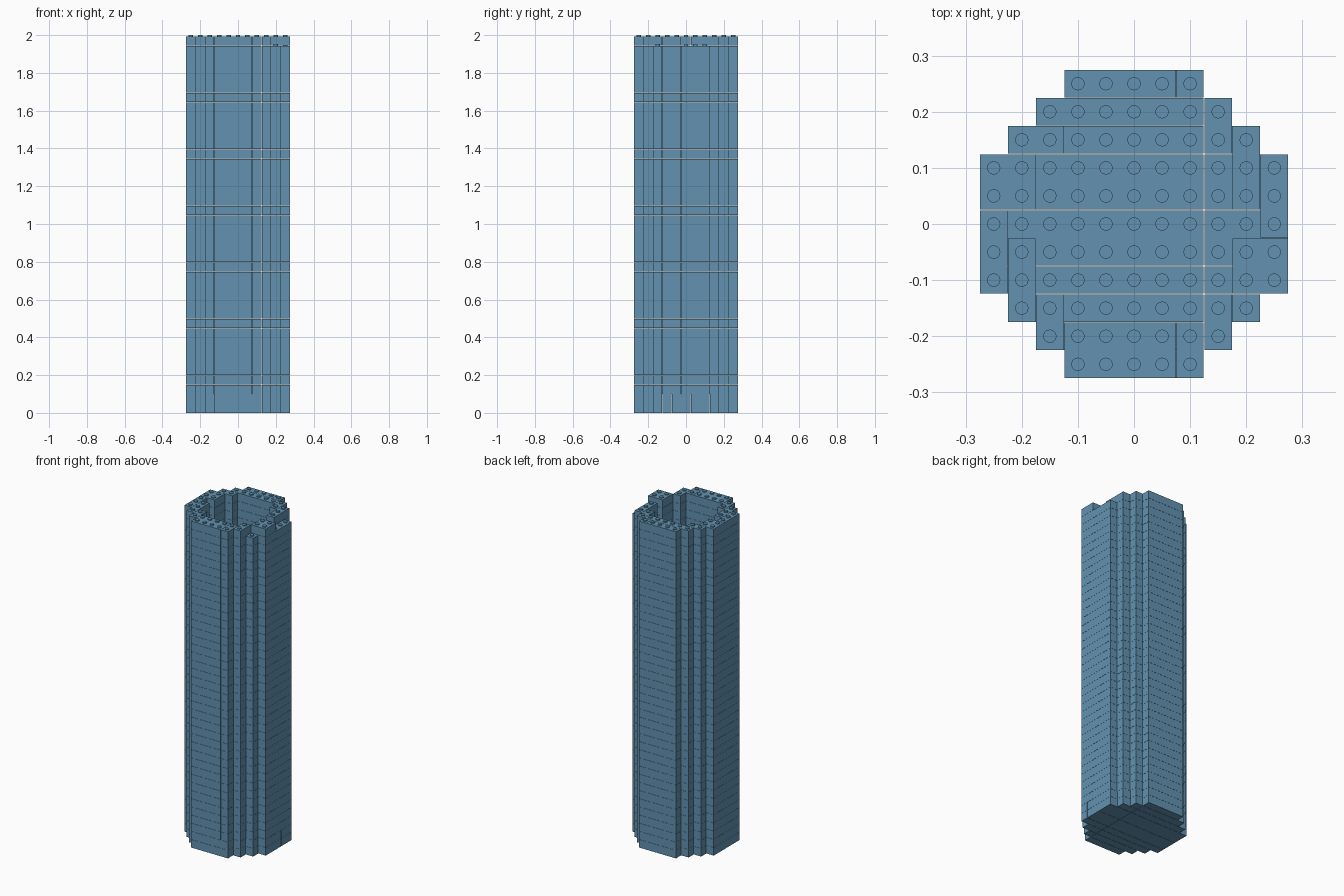
import bpy, bmesh
from mathutils import Matrix

cube = bpy.data.objects.get("Cube")
if cube:
    bpy.data.objects.remove(cube, do_unlink=True)

CELL = 0.05            # grid pitch
GAP = 0.0015           # seam between neighbouring bricks
STUD_H, STUD_R = 0.006, 0.0118
COURSES = 40
PITCH = (2 - STUD_H) / COURSES

blue = bpy.data.materials.new("dusty blue")
blue.use_nodes = True
COLOUR = (0.122, 0.287, 0.434, 1)
blue.diffuse_color = COLOUR
blue.node_tree.nodes["Principled BSDF"].inputs["Base Color"].default_value = COLOUR


def finish(name, bm):
    mesh = bpy.data.meshes.new(name)
    bm.to_mesh(mesh)
    bm.free()
    mesh.materials.append(blue)
    obj = bpy.data.objects.new(name, mesh)
    bpy.context.collection.objects.link(obj)
    return obj


def course(name, bricks, first, count=1):
    """Bricks are (x first, x last, y first, y last) in grid cells."""
    bm = bmesh.new()
    height = PITCH - GAP / 2
    for x0, x1, y0, y1 in bricks:
        size = ((x1 - x0 + 1) * CELL - GAP, (y1 - y0 + 1) * CELL - GAP, height, 1)
        centre = ((x0 + x1) / 2 * CELL, (y0 + y1) / 2 * CELL, first * PITCH + height / 2)
        bmesh.ops.create_cube(bm, size=1, matrix=Matrix.Translation(centre) @ Matrix.Diagonal(size))
    obj = finish(name, bm)
    if count > 1:
        stack = obj.modifiers.new("stack", "ARRAY")
        stack.count = count
        stack.use_relative_offset = False
        stack.use_constant_offset = True
        stack.constant_offset_displace = (0, 0, PITCH)


def cells(bricks):
    return {(x, y) for x0, x1, y0, y1 in bricks
            for x in range(x0, x1 + 1) for y in range(y0, y1 + 1)}


def studs(name, places, level):
    bm = bmesh.new()
    depth = STUD_H + GAP
    for x, y in sorted(places):
        centre = (x * CELL, y * CELL, level * PITCH + STUD_H - depth / 2)
        bmesh.ops.create_cone(bm, cap_ends=True, segments=20, radius1=STUD_R, radius2=STUD_R,
                              depth=depth, matrix=Matrix.Translation(centre))
    obj = finish(name, bm)
    bpy.ops.object.select_all(action="DESELECT")
    obj.select_set(True)
    bpy.context.view_layer.objects.active = obj
    bpy.ops.object.shade_smooth_by_angle()


# Floor: rows across the stepped round footprint, split near the right
floor_bricks = []
for y0, y1 in ((5, 5), (4, 4), (3, 3), (1, 2), (-1, 0), (-2, -2), (-3, -3), (-4, -4), (-5, -5)):
    half = min(5, 7 - max(abs(y0), abs(y1)))
    floor_bricks.append((-half, 2, y0, y1))
    if half > 2:
        floor_bricks.append((3, half, y0, y1))

# Wall ring, with two bricks left out of the top course
left_out = [(5, 5, 0, 2), (4, 4, -3, -3)]
top_bricks = [
    (-2, 1, 5, 5), (2, 2, 5, 5), (-3, 2, 4, 4), (3, 3, 3, 4),
    (-4, -3, 3, 3), (4, 4, 1, 3), (4, 5, -2, -1), (-5, -4, 1, 2),
    (-5, -5, -2, 0), (-4, -4, -3, -1), (-3, -3, -4, -3),
    (-2, 1, -5, -4), (2, 2, -5, -4), (3, 3, -4, -3)]
wall_bricks = top_bricks + left_out

course("floor_courses", floor_bricks, 0, 2)
course("wall_courses", wall_bricks, 2, COURSES - 3)
course("top_course", top_bricks, COURSES - 1)

# Studs wherever a brick top is open
studs("floor_studs", cells(floor_bricks) - cells(wall_bricks), 2)
studs("notch_studs", cells(left_out), COURSES - 1)
studs("top_studs", cells(top_bricks), COURSES)
